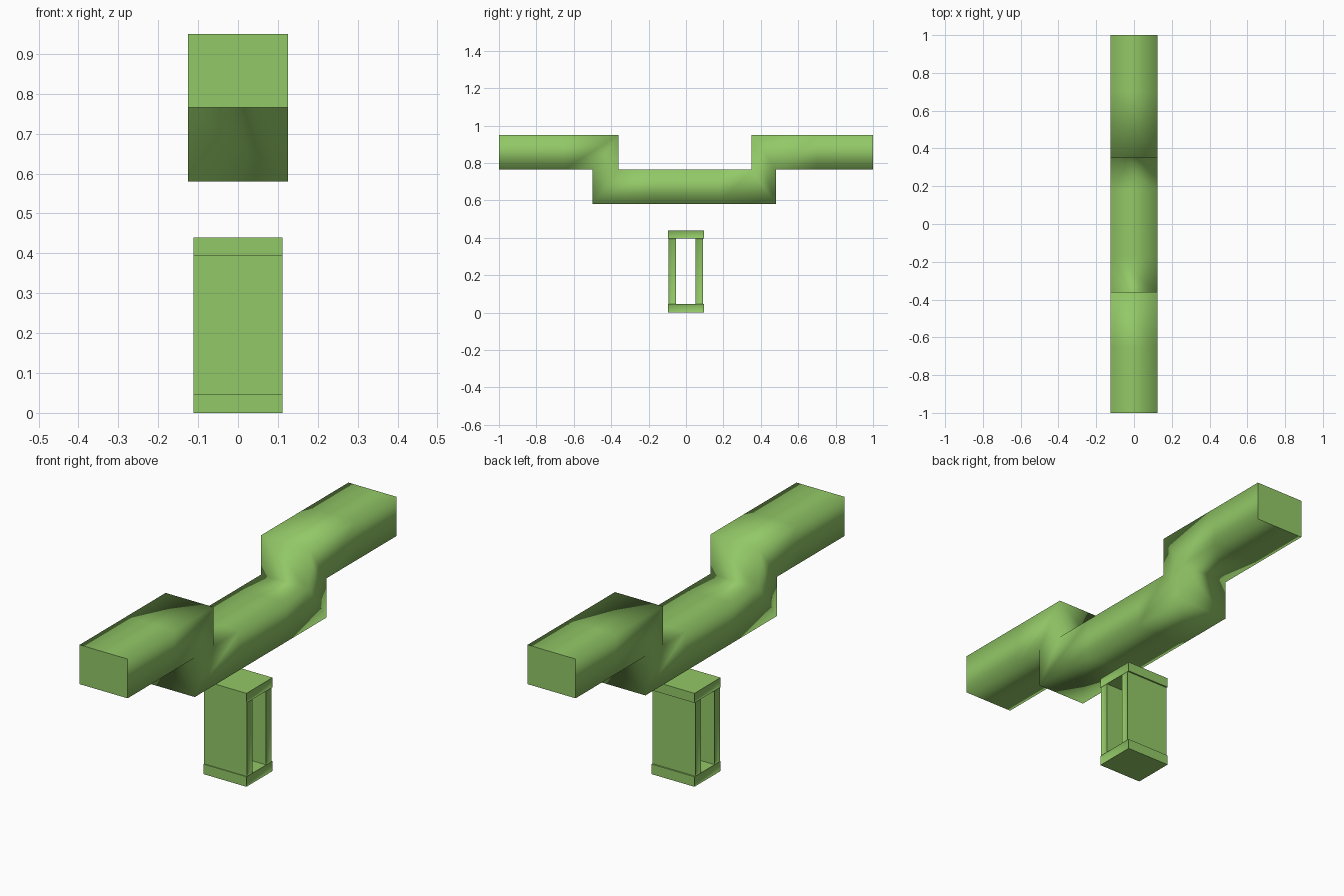
import bpy
import bmesh
from mathutils import Matrix

default = bpy.data.objects.get("Cube")
if default:
    bpy.data.objects.remove(default, do_unlink=True)

green = bpy.data.materials.new("leaf green")
green.use_nodes = True
COLOUR = (0.29, 0.58, 0.135, 1)
green.diffuse_color = COLOUR
green.node_tree.nodes["Principled BSDF"].inputs["Base Color"].default_value = COLOUR

HALF = 0.125                      # half width of the beam
LOW, MID, HIGH = 0.58, 0.765, 0.95  # beam levels


def finish(bm, name):
    bmesh.ops.recalc_face_normals(bm, faces=bm.faces)
    mesh = bpy.data.meshes.new(name)
    bm.to_mesh(mesh)
    bm.free()
    mesh.materials.append(green)
    obj = bpy.data.objects.new(name, mesh)
    bpy.context.collection.objects.link(obj)
    return obj


def beam(name, stations, cap=None):
    """Softly shaded square tube through (bottom y, bottom z, top y, top z)."""
    bm = bmesh.new()
    rings = []
    for by, bz, ty, tz in stations:
        rings.append([bm.verts.new(p) for p in (
            (-HALF, by, bz), (HALF, by, bz), (HALF, ty, tz), (-HALF, ty, tz))])
    for a, b in zip(rings, rings[1:]):
        for i in range(4):
            j = (i + 1) % 4
            bm.faces.new((a[i], a[j], b[j], b[i]))
    for f in bm.faces:
        f.smooth = True
    # Crisp end cap
    if cap is not None:
        face = bm.faces.new(rings[cap])
        for e in face.edges:
            e.smooth = False
    finish(bm, name)


def straight(y, low, high):
    return (y, low, y, high)


# Stepped beam: two raised arms, two step joints and a lower middle
beam("front_arm", [straight(-1, MID, HIGH), straight(-0.65, MID, HIGH)], cap=0)
beam("front_step", [straight(-0.65, MID, HIGH), (-0.5, MID, -0.36, HIGH),
                    (-0.5, LOW, -0.36, MID), straight(-0.17, LOW, MID)])
beam("middle_beam", [straight(-0.17, LOW, MID), straight(0.18, LOW, MID)])
beam("back_step", [straight(0.18, LOW, MID), (0.48, LOW, 0.35, MID),
                   (0.48, MID, 0.35, HIGH), straight(0.7, MID, HIGH)])
beam("back_arm", [straight(0.7, MID, HIGH), straight(1, MID, HIGH)], cap=1)


def frame_board(name, y0, y1, z0, z1):
    """Board of the hollow frame with slightly recessed ends."""
    bm = bmesh.new()
    bmesh.ops.create_cube(bm, size=1)
    size = (0.224, y1 - y0, z1 - z0)
    bmesh.ops.scale(bm, vec=size, verts=bm.verts)
    bmesh.ops.translate(bm, vec=(0, (y0 + y1) / 2, (z0 + z1) / 2), verts=bm.verts)
    bm.normal_update()
    ends = [f for f in bm.faces if abs(f.normal.x) > 0.9]
    bmesh.ops.inset_individual(bm, faces=ends, thickness=0.01, depth=-0.005)
    obj = finish(bm, name)
    bpy.ops.object.select_all(action="DESELECT")
    obj.select_set(True)
    bpy.context.view_layer.objects.active = obj
    bpy.ops.object.shade_smooth_by_angle(angle=0.8)


# Hollow upright frame below the beam
frame_board("frame_base", -0.097, 0.097, 0, 0.047)
frame_board("frame_top", -0.097, 0.097, 0.395, 0.44)
frame_board("frame_front_wall", -0.093, -0.053, 0.047, 0.395)
frame_board("frame_back_wall", 0.05, 0.09, 0.047, 0.395)
